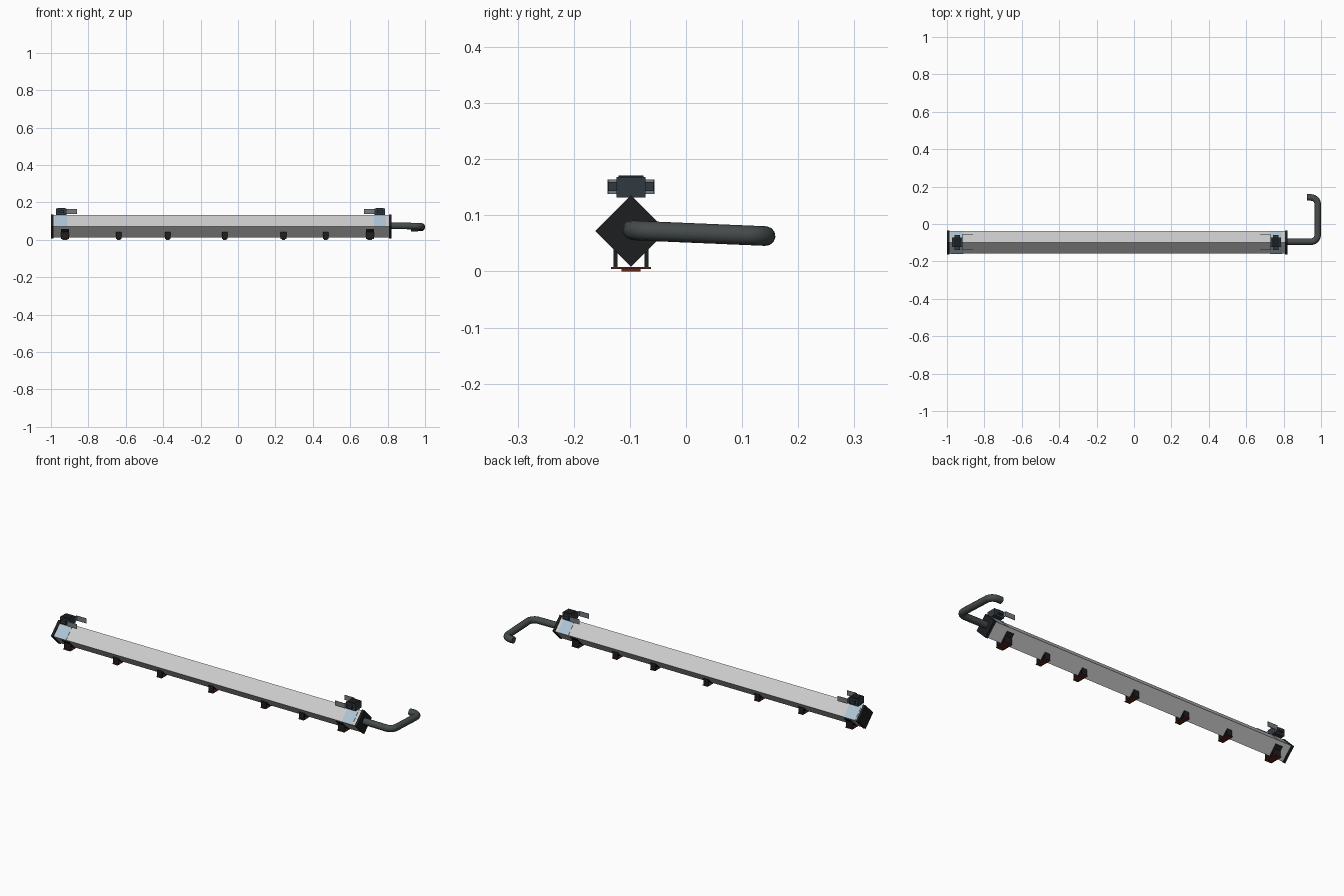
import bpy, bmesh
from math import sin, cos, pi
from mathutils import Vector

if "Cube" in bpy.data.objects:
    bpy.data.objects.remove(bpy.data.objects["Cube"])

YC, ZC = -0.098, 0.072          # axis of the beam


def material(name, rgb):
    m = bpy.data.materials.new(name)
    m.diffuse_color = (*rgb, 1)
    m.use_nodes = True
    m.node_tree.nodes["Principled BSDF"].inputs["Base Color"].default_value = m.diffuse_color
    return m


BLACK = material("black", (0.012, 0.013, 0.014))
SLATE = material("slate", (0.03, 0.04, 0.05))
STEEL = material("steel", (0.18, 0.20, 0.22))
BLUE = material("pale_blue", (0.42, 0.55, 0.66))
RED = material("dark_red", (0.13, 0.02, 0.012))
PIPE = material("pipe_grey", (0.06, 0.07, 0.07))


def extrude_x(name, pts, x0, x1, mat=None):
    """Extrude a closed (y, z) profile along x."""
    bm = bmesh.new()
    face = bm.faces.new([bm.verts.new((x0, y, z)) for y, z in pts])
    new = bmesh.ops.extrude_face_region(bm, geom=[face])["geom"]
    bmesh.ops.translate(bm, vec=(x1 - x0, 0, 0),
                        verts=[v for v in new if isinstance(v, bmesh.types.BMVert)])
    bmesh.ops.recalc_face_normals(bm, faces=bm.faces)
    me = bpy.data.meshes.new(name)
    bm.to_mesh(me)
    bm.free()
    ob = bpy.data.objects.new(name, me)
    bpy.context.collection.objects.link(ob)
    if mat:
        me.materials.append(mat)
    return ob


def box(name, x, y, z, mat=None):
    pts = [(y[0], z[0]), (y[1], z[0]), (y[1], z[1]), (y[0], z[1])]
    return extrude_x(name, pts, min(x), max(x), mat)


def diamond(h):
    return [(YC, ZC - h), (YC + h, ZC), (YC, ZC + h), (YC - h, ZC)]


# Beam and end plates
extrude_x("beam", diamond(0.0595), -0.99, 0.81)
extrude_x("left_end_plate", diamond(0.064), -1.0, -0.986, BLACK)
extrude_x("right_end_plate", diamond(0.064), 0.806, 0.82, BLACK)

# Blue sleeves folded over the two upper faces
a, b = 0.0615, 0.058
sleeve = [(YC - a, ZC), (YC, ZC + a), (YC + a, ZC), (YC + b, ZC), (YC, ZC + b), (YC - b, ZC)]
extrude_x("left_sleeve", sleeve, -0.98, -0.912, BLUE)
extrude_x("right_sleeve", sleeve, 0.727, 0.79, BLUE)

# Connector block with open side flaps at each end, flaps pointing inwards
for side, x0, s in (("left", -0.973, 1), ("right", 0.786, -1)):
    xm, x1 = x0 + s * 0.056, x0 + s * 0.112
    box(f"{side}_connector_block", (x0, xm), (YC - 0.026, YC + 0.026), (0.132, 0.168), SLATE)
    box(f"{side}_connector_lid", (x0 + s * 0.008, xm - s * 0.008),
        (YC - 0.022, YC + 0.022), (0.168, 0.1705), BLACK)
    box(f"{side}_connector_back_plate", (xm - s * 0.003, xm), (YC - 0.041, YC + 0.041),
        (0.138, 0.164), STEEL)
    for d, word in ((-1, "front"), (1, "back")):
        y = YC + d * 0.040
        box(f"{side}_{word}_flap", (xm, x1), (y - 0.0015, y + 0.0015), (0.138, 0.164), STEEL)
        ya, yb = sorted((YC + d * 0.026, YC + d * 0.040))
        box(f"{side}_{word}_latch", (x0 + s * 0.014, xm - s * 0.014), (ya, yb),
            (0.143, 0.159), SLATE)


def bracket(name, x, w, top):
    """Saddle on the lower faces, two legs and a foot plate."""
    x0, x1 = x - w / 2, x + w / 2
    o, i = 0.0625, 0.0585
    h = ZC - top
    for d, word in ((-1, "front"), (1, "back")):
        slab = [(YC, ZC - o), (YC + d * (o - h), top), (YC + d * (i - h), top), (YC, ZC - i)]
        extrude_x(f"{name}_{word}_saddle", slab, x0, x1, BLACK)
        leg = [(YC + d * 0.024, 0.008), (YC + d * 0.031, 0.008),
               (YC + d * 0.031, 0.042), (YC + d * 0.024, 0.036)]
        extrude_x(f"{name}_{word}_leg", leg, x0, x1, BLACK)
    box(f"{name}_foot", (x0, x1), (YC - 0.036, YC + 0.036), (0.004, 0.008), RED)
    box(f"{name}_pad", (x - w * 0.3, x + w * 0.3), (YC - 0.017, YC + 0.017), (0, 0.004), RED)


for n, x in enumerate((-0.925, 0.705)):
    bracket(f"large_bracket_{n + 1}", x, 0.042, 0.058)
for n, x in enumerate((-0.637, -0.376, -0.071, 0.243, 0.469)):
    bracket(f"small_bracket_{n + 1}", x, 0.03, 0.036)


# Bent pipe: corners of the path are rounded with arcs
def rounded(path, r, steps=6):
    out = [path[0]]
    for p, c, q in zip(path, path[1:], path[2:]):
        u, v = (p - c).normalized(), (q - c).normalized()
        for k in range(steps + 1):
            t = k / steps * pi / 2
            out.append(c + u * r * (1 - sin(t)) + v * r * (1 - cos(t)))
    return out + [path[-1]]


corners = [Vector(p) for p in ((0.815, -0.095, 0.075), (0.982, -0.095, 0.073),
                               (0.982, 0.142, 0.063), (0.925, 0.142, 0.063))]
points = rounded(corners, 0.036)
curve = bpy.data.curves.new("outlet_pipe", "CURVE")
curve.dimensions = "3D"
curve.bevel_depth = 0.0175
curve.bevel_resolution = 4
curve.use_fill_caps = True
spline = curve.splines.new("POLY")
spline.points.add(len(points) - 1)
for sp, p in zip(spline.points, points):
    sp.co = (*p, 1)
spline.use_smooth = True
curve.materials.append(PIPE)
pipe = bpy.data.objects.new("outlet_pipe", curve)
bpy.context.collection.objects.link(pipe)
